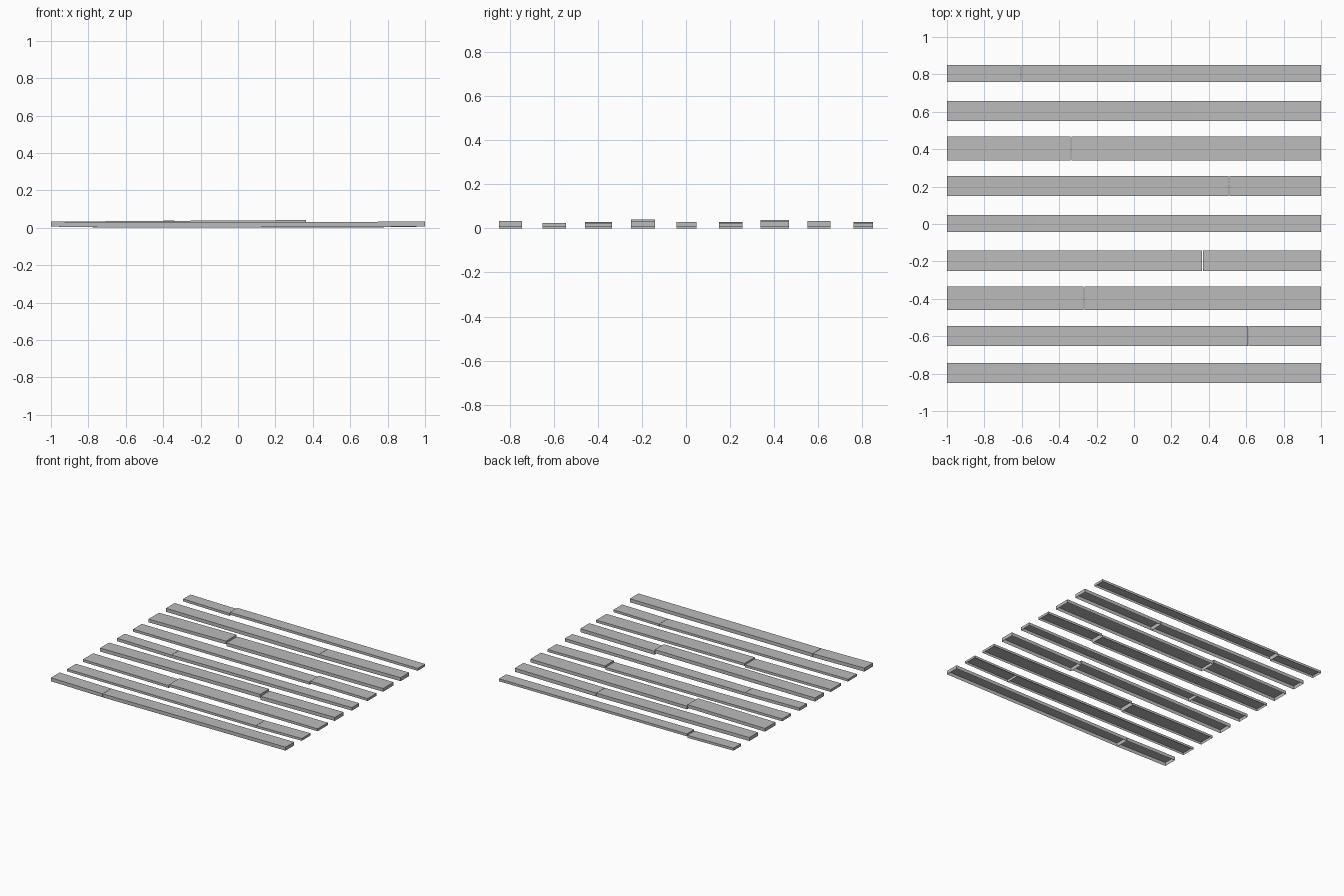
import bpy

cube = bpy.data.objects.get("Cube")
if cube:
    bpy.data.objects.remove(cube, do_unlink=True)

grey = bpy.data.materials.new("plain_grey")
grey.use_nodes = True
colour = (0.5, 0.5, 0.5, 1)
grey.diffuse_color = colour
grey.node_tree.nodes["Principled BSDF"].inputs["Base Color"].default_value = colour

BASE = 0.006   # underside height at the outer ends
DIP = -0.006   # how far a sagging board drops at the joint


def board(name, x_outer, x_joint, y, width, top, lift):
    """Board with an open underside, tilted so its joint end is lifted."""
    verts = []
    for x, dz in ((x_outer, 0), (x_joint, lift)):
        for side in (-1, 1):
            for z in (BASE, top):
                verts.append((x, y + side * width / 2, z + dz))
    faces = [(1, 5, 7, 3), (0, 4, 5, 1), (2, 3, 7, 6), (0, 1, 3, 2), (4, 6, 7, 5)]
    if x_outer > x_joint:
        faces = [f[::-1] for f in faces]
    mesh = bpy.data.meshes.new(name)
    mesh.from_pydata(verts, [], faces)
    mesh.materials.append(grey)
    obj = bpy.data.objects.new(name, mesh)
    bpy.context.collection.objects.link(obj)


# Rows front to back: centre y, width, joint x, end top, left lift, right lift
rows = [
    (-0.797, 0.105, -0.559, 0.033, DIP, DIP),
    (-0.598, 0.106, 0.610, 0.024, DIP, DIP),
    (-0.397, 0.124, -0.267, 0.025, DIP, 0.004),
    (-0.196, 0.109, 0.366, 0.033, 0.008, DIP),
    (0.003, 0.090, -0.537, 0.029, DIP, DIP),
    (0.204, 0.107, 0.508, 0.025, DIP, 0.004),
    (0.403, 0.128, -0.337, 0.031, 0.007, DIP),
    (0.604, 0.105, 0.305, 0.033, DIP, DIP),
    (0.805, 0.089, -0.604, 0.025, DIP, 0.004),
]

for i, (y, width, joint, top, lift_a, lift_b) in enumerate(rows, 1):
    # Uneven joints stand slightly further apart
    gap = 0.002 if lift_a == lift_b else 0.004
    board(f"plank_{i}_right", -1, joint - gap / 2, y, width, top, lift_a)
    board(f"plank_{i}_left", 1, joint + gap / 2, y, width, top, lift_b)
